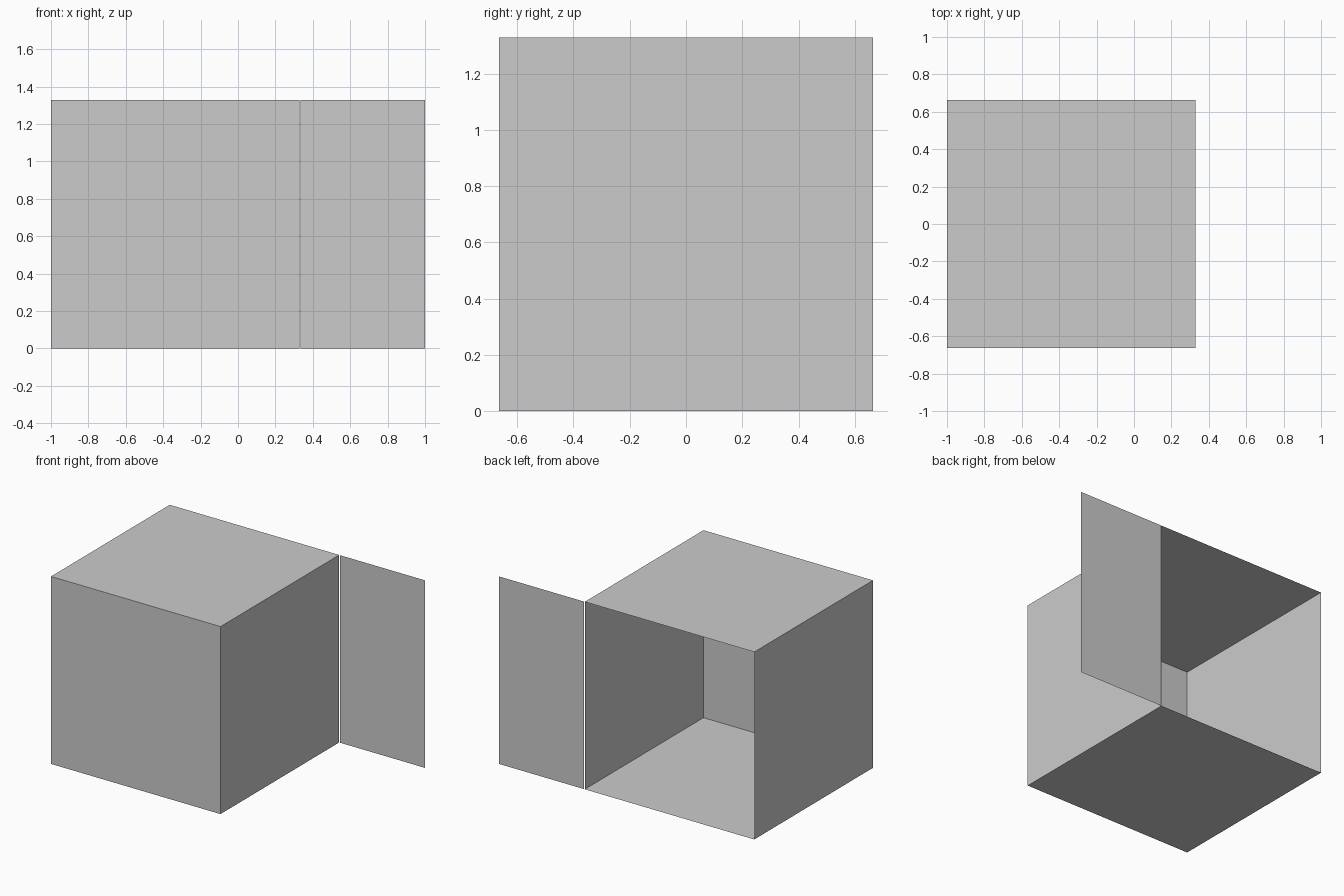
import bpy, bmesh
from mathutils import Matrix

if "Cube" in bpy.data.objects:
    bpy.data.objects.remove(bpy.data.objects["Cube"])

SIZE = 1.328      # edge length of the cube shell
LEFT = -1.0       # left side of the shell
BACK = SIZE / 2   # y of the open back
GAP = 0.005       # hinge gap beside the door


def add_object(name, bm):
    mesh = bpy.data.meshes.new(name)
    bm.to_mesh(mesh)
    bm.free()
    obj = bpy.data.objects.new(name, mesh)
    bpy.context.collection.objects.link(obj)
    return obj


# Cube shell, open at the back
bm = bmesh.new()
bmesh.ops.create_cube(bm, size=SIZE,
                      matrix=Matrix.Translation((LEFT + SIZE / 2, 0, SIZE / 2)))
bm.normal_update()
back = [f for f in bm.faces if f.normal.y > 0.9]
bmesh.ops.delete(bm, geom=back, context='FACES_ONLY')
add_object("box_shell", bm)

# Thin door, half the opening wide, swung out flush with the back
bm = bmesh.new()
x0, x1 = LEFT + SIZE + GAP, 1.0
corners = [(x0, 0), (x1, 0), (x1, SIZE), (x0, SIZE)]
bm.faces.new([bm.verts.new((x, BACK, z)) for x, z in corners])
add_object("open_door", bm)
